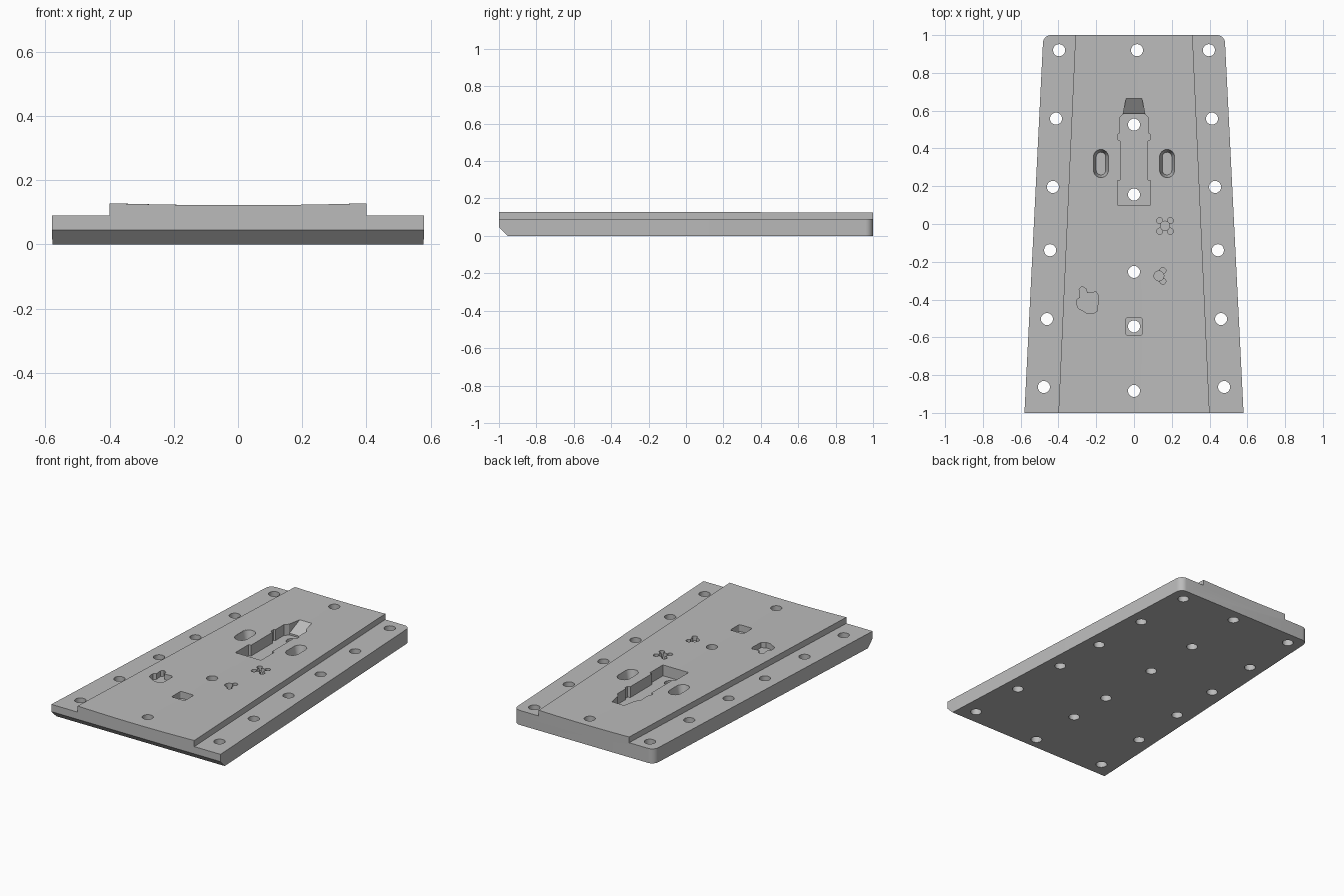
import bpy, bmesh
from math import sin, cos, pi
from mathutils import Vector

cube = bpy.data.objects.get("Cube")
if cube:
    bpy.data.objects.remove(cube, do_unlink=True)

grey = bpy.data.materials.new("plain_grey")
grey.use_nodes = True
grey.diffuse_color = (0.5, 0.5, 0.5, 1)
grey.node_tree.nodes["Principled BSDF"].inputs["Base Color"].default_value = (0.5, 0.5, 0.5, 1)


def loft(name, rings, corner=0.0):
    """Solid skinned through matching rings of points, with capped ends."""
    bm = bmesh.new()
    loops = [[bm.verts.new(p) for p in ring] for ring in rings]
    n = len(loops[0])
    for a, b in zip(loops, loops[1:]):
        for i in range(n):
            j = (i + 1) % n
            bm.faces.new((a[i], a[j], b[j], b[i]))
    bm.faces.new(loops[0])
    bm.faces.new(loops[-1])
    bmesh.ops.recalc_face_normals(bm, faces=bm.faces)
    if corner:
        # Round the two upright edges at the back
        edges = [e for e in bm.edges if all(v.co.y > 0.99 for v in e.verts)
                 and abs(e.verts[0].co.x - e.verts[1].co.x) < 1e-5
                 and abs(e.verts[0].co.x) > 0.45]
        bmesh.ops.bevel(bm, geom=edges, offset=corner, segments=8, profile=0.5, affect='EDGES')
    mesh = bpy.data.meshes.new(name)
    bm.to_mesh(mesh)
    bm.free()
    obj = bpy.data.objects.new(name, mesh)
    bpy.context.collection.objects.link(obj)
    mesh.materials.append(grey)
    return obj


# Plate with a raised, slightly dished centre and a chamfered front underside
def section(y, bottom):
    t = (y + 1) / 2
    outer, inner = 0.58 - 0.10 * t, 0.40 - 0.09 * t
    dish = [inner * (i / 8 - 1) for i in range(17)]
    pts = [(-outer, bottom), (-outer, 0.09), (-inner, 0.09)]
    pts += [(x, 0.122 + 0.006 * (x / 0.4) ** 2) for x in dish]
    pts += [(inner, 0.09), (outer, 0.09), (outer, bottom)]
    return [(x, y, z) for x, z in pts]


plate = loft("base_plate", [section(-1, 0.045), section(-0.955, 0), section(1, 0)], corner=0.04)


def cut(tool):
    tool.hide_render = True
    mod = plate.modifiers.new("cut", 'BOOLEAN')
    mod.operation = 'DIFFERENCE'
    mod.solver = 'EXACT'
    mod.object = tool
    bpy.context.view_layer.objects.active = plate
    bpy.ops.object.modifier_apply(modifier=mod.name)
    bpy.data.objects.remove(tool, do_unlink=True)


def pocket(outline, floor, top=0.2, top_outline=None):
    low = [(x, y, floor) for x, y in outline]
    high = [(x, y, top) for x, y in (top_outline or outline)]
    cut(loft("pocket_cutter", [low, high]))


def circle(cx, cy, r, n=24):
    return [(cx + r * cos(2 * pi * i / n), cy + r * sin(2 * pi * i / n)) for i in range(n)]


def rounded(cx, cy, hx, hy, r):
    """Rectangle outline with rounded corners."""
    return [(cx + sx * (hx - r) + r * cos(a + k * pi / 16), cy + sy * (hy - r) + r * sin(a + k * pi / 16))
            for sx, sy, a in ((1, 1, 0), (-1, 1, pi / 2), (-1, -1, pi), (1, -1, 1.5 * pi))
            for k in range(9)]


# Stepped central pocket
half = [(0.055, 0.585), (0.078, 0.56), (0.078, 0.48), (0.088, 0.472), (0.088, 0.447),
        (0.072, 0.44), (0.072, 0.232), (0.088, 0.23), (0.088, 0.1)]
pocket(half + [(-x, y) for x, y in reversed(half)], 0.055)

# Ramp leading out of the pocket
ramp = [(-0.06, 0.57, 0.055), (0.06, 0.57, 0.055), (0.042, 0.665, 0.122), (-0.042, 0.665, 0.122)]
cut(loft("ramp_cutter", [ramp, [(x, y, 0.2) for x, y, z in ramp]]))

# Tapered slots either side of the pocket
for x in (-0.175, 0.175):
    pocket(rounded(x, 0.32, 0.025, 0.06, 0.0249), 0.06, 0.125, rounded(x, 0.32, 0.04, 0.075, 0.0399))
    # clear the thin skin above the slot
    pocket(rounded(x, 0.32, 0.04, 0.075, 0.0399), 0.1225)

# Small square recess
pocket(rounded(0, -0.542, 0.045, 0.045, 0.01), 0.08)

# Four-petal and two-petal recesses
for sx in (-1, 1):
    for sy in (-1, 1):
        pocket(circle(0.164 + 0.028 * sx, -0.01 + 0.028 * sy, 0.016), 0.095)
pocket(circle(0.164, -0.01, 0.025), 0.085)
for sy in (-1, 1):
    pocket(circle(0.153, -0.275 + 0.028 * sy, 0.016), 0.095)
pocket(circle(0.132, -0.275, 0.026), 0.085)

# Irregular recess
pocket([(-0.29, -0.345), (-0.275, -0.33), (-0.255, -0.343), (-0.248, -0.365), (-0.2, -0.36),
        (-0.19, -0.375), (-0.193, -0.46), (-0.217, -0.475), (-0.25, -0.472), (-0.27, -0.46),
        (-0.297, -0.445), (-0.304, -0.418), (-0.302, -0.4), (-0.286, -0.39)], 0.09)

# Bolt holes down both rims and along the middle
holes = [(0.016, 0.92)] + [(0, y) for y in (0.526, 0.156, -0.254, -0.542, -0.884)]
for y in (0.92, 0.558, 0.196, -0.139, -0.503, -0.863):
    x = 0.438 - 0.045 * y
    holes += [(-x, y), (x, y)]
for x, y in holes:
    pocket(circle(x, y, 0.032, 32), -0.1)

# Smooth curves, keep edges sharp
bpy.ops.object.select_all(action='DESELECT')
plate.select_set(True)
bpy.context.view_layer.objects.active = plate
bpy.ops.object.shade_smooth_by_angle(angle=pi / 6)
